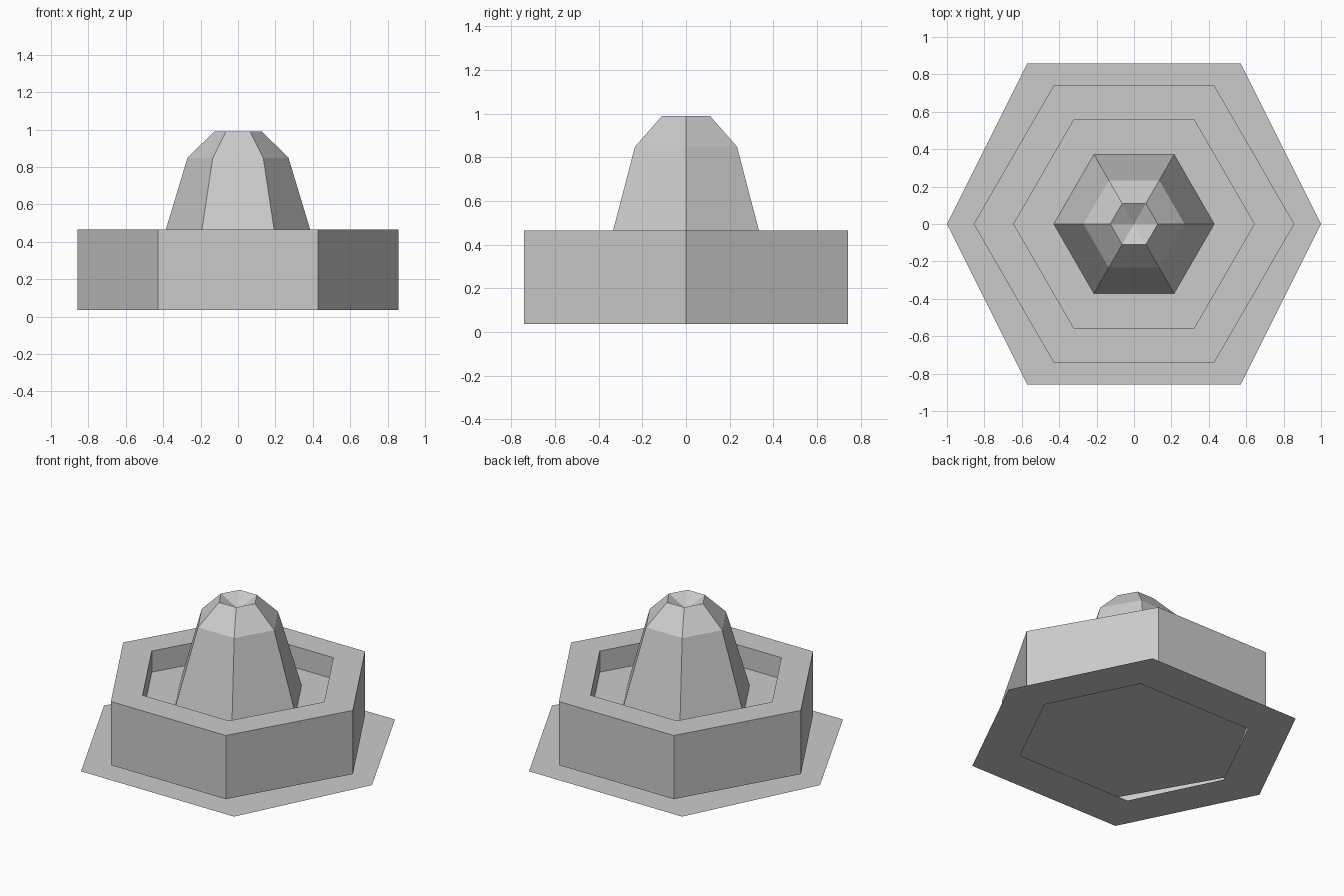
import bpy
import bmesh
from math import cos, sin, pi

cube = bpy.data.objects.get("Cube")
if cube:
    bpy.data.objects.remove(cube)

# Single plain grey
grey = bpy.data.materials.new("stone_grey")
grey.use_nodes = True
colour = (0.6, 0.6, 0.6, 1)
grey.diffuse_color = colour
grey.node_tree.nodes["Principled BSDF"].inputs["Base Color"].default_value = colour


def hexagon(r, z):
    """Regular hexagon with corners on the x axis."""
    return [(r * cos(i * pi / 3), r * sin(i * pi / 3), z) for i in range(6)]


def stretched_hexagon(r, x, y, z):
    """Hexagon symmetric in x and y, given its side point and corner."""
    return [(r, 0, z), (x, y, z), (-x, y, z), (-r, 0, z), (-x, -y, z), (x, -y, z)]


def loft(name, rings, apex=None, cap_down=False):
    """Join successive hexagons with flat faces, closing at an optional apex."""
    bm = bmesh.new()
    loops = [[bm.verts.new(p) for p in ring] for ring in rings]
    for a, b in zip(loops, loops[1:]):
        for i in range(6):
            j = (i + 1) % 6
            bm.faces.new((a[i], a[j], b[j], b[i]))
    if apex is not None:
        tip = bm.verts.new((0, 0, apex))
        last = loops[-1]
        for i in range(6):
            bm.faces.new((last[i], last[(i + 1) % 6], tip))
    if cap_down:
        bm.faces.new(reversed(loops[0]))
    mesh = bpy.data.meshes.new(name)
    bm.to_mesh(mesh)
    bm.free()
    mesh.materials.append(grey)
    obj = bpy.data.objects.new(name, mesh)
    bpy.context.collection.objects.link(obj)
    return obj


# Flat ground apron with a hexagonal opening
loft("ground_apron", [stretched_hexagon(1, 0.571, 0.857, 0),
                      stretched_hexagon(0.714, 0.429, 0.573, 0)])

# Basin wall, rim and recessed floor
basin_profile = [(0.857, 0.036), (0.857, 0.465), (0.643, 0.465), (0.643, 0.322), (0.429, 0.322)]
loft("basin", [hexagon(r, z) for r, z in basin_profile])

# Underside plate, slightly smaller than the wall
loft("basin_underside", [hexagon(0.757, 0.036)], cap_down=True)

# Tapered centre tower with a hollow top
tower_profile = [(0.429, 0.322), (0.27, 0.849), (0.127, 0.99)]
loft("centre_tower", [hexagon(r, z) for r, z in tower_profile], apex=0.92)
